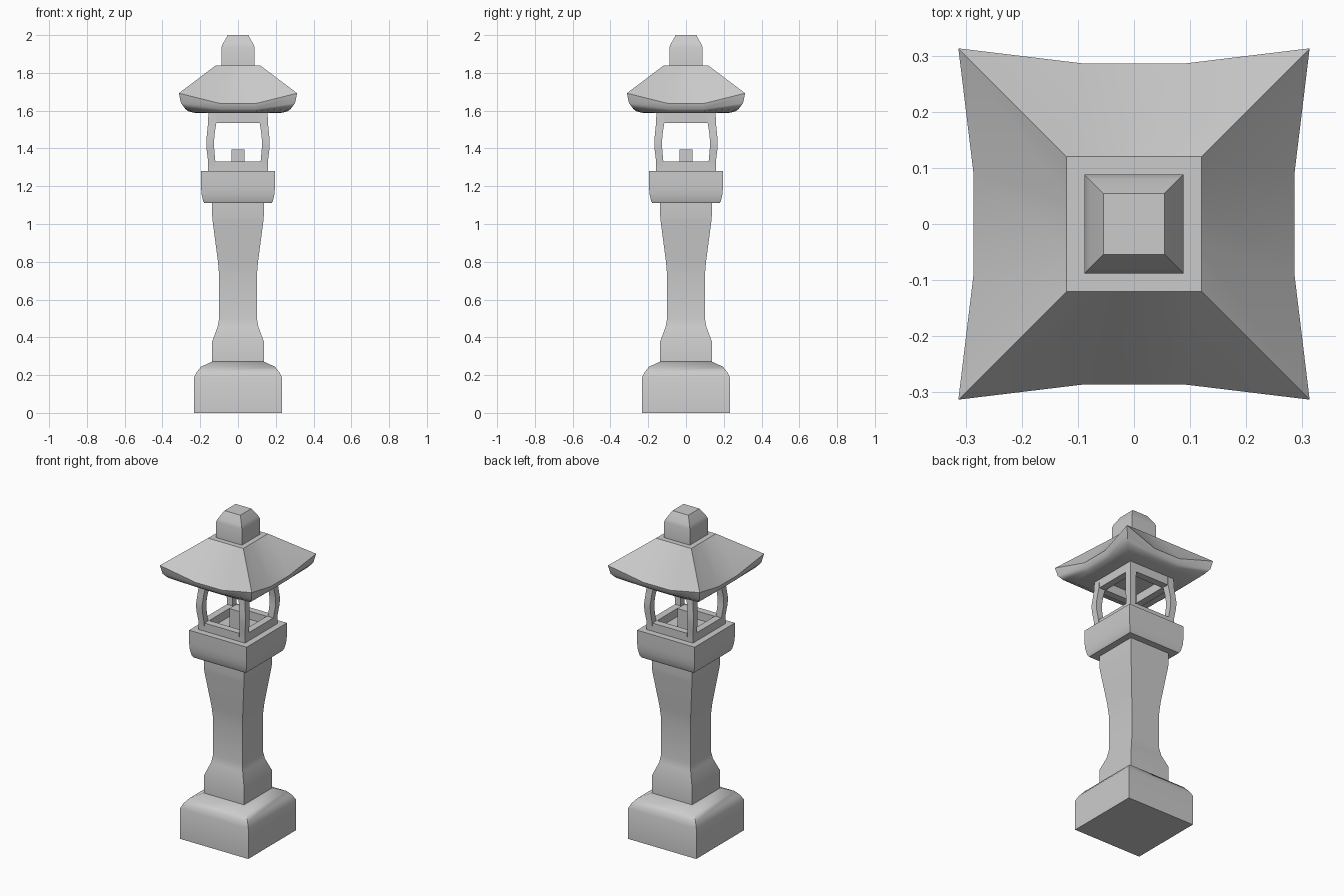
import bpy, bmesh

if "Cube" in bpy.data.objects:
    bpy.data.objects.remove(bpy.data.objects["Cube"])


def finish(name, rings):
    """Skin a stack of equal-length vertex rings and cap both ends."""
    bm = bmesh.new()
    loops = [[bm.verts.new(p) for p in r] for r in rings]
    n = len(loops[0])
    for a, b in zip(loops, loops[1:]):
        for i in range(n):
            j = (i + 1) % n
            bm.faces.new((a[i], a[j], b[j], b[i]))
    bm.faces.new(loops[0][::-1])
    bm.faces.new(loops[-1])
    bmesh.ops.recalc_face_normals(bm, faces=bm.faces)
    me = bpy.data.meshes.new(name)
    bm.to_mesh(me)
    bm.free()
    ob = bpy.data.objects.new(name, me)
    bpy.context.collection.objects.link(ob)
    bpy.ops.object.select_all(action='DESELECT')
    ob.select_set(True)
    bpy.context.view_layer.objects.active = ob
    bpy.ops.object.shade_smooth_by_angle(angle=0.6)
    return ob


def box_ring(x0, x1, y0, y1, z):
    return [(x0, y0, z), (x1, y0, z), (x1, y1, z), (x0, y1, z)]


def square_loft(name, profile):
    """Square tower from (half width, height) pairs."""
    return finish(name, [box_ring(-h, h, -h, h, z) for h, z in profile])


def box(name, x0, x1, y0, y1, z0, z1):
    return finish(name, [box_ring(x0, x1, y0, y1, z) for z in (z0, z1)])


# Base, post, platform and finial
square_loft("base", [(.233, 0), (.233, .187), (.218, .217), (.195, .245), (.135, .272)])
square_loft("post", [(.137, .26), (.137, .378), (.108, .455), (.1, .5), (.1, .73),
                     (.106, .80), (.135, 1.02), (.137, 1.05), (.137, 1.115)])
square_loft("platform", [(.178, 1.11), (.185, 1.122), (.193, 1.16), (.196, 1.20), (.196, 1.28)])
square_loft("finial", [(.088, 1.83), (.088, 1.935), (.08, 1.955), (.054, 2.0)])

# Fire box: four bowed corner columns
bow = [(.118, .158, 1.28), (.12, .158, 1.33), (.126, .167, 1.40), (.127, .168, 1.44),
       (.122, .163, 1.49), (.114, .158, 1.54), (.114, .157, 1.595)]
for sx in (-1, 1):
    for sy in (-1, 1):
        finish("fire_box_column", [box_ring(sx * a, sx * b, sy * a, sy * b, z) for a, b, z in bow])

# Fire box: bottom and top rails
for label, z0, z1, a, b in (("bottom", 1.28, 1.33, .115, .1575), ("top", 1.535, 1.595, .112, .1565)):
    for s in (-1, 1):
        lo, hi = sorted((s * a, s * b))
        box(f"fire_box_{label}_rail", lo, hi, -.118, .118, z0, z1)
        box(f"fire_box_{label}_rail", -.118, .118, lo, hi, z0, z1)

# Lamp inside the fire box
box("lamp", -.035, .035, -.035, .035, 1.275, 1.395)


# Roof: rings whose corners flare outwards and upwards
def roof_ring(mid, z_mid, corner, z_corner, t):
    pts = []
    side = [(-corner, -corner, z_corner), (-t, -mid, z_mid), (t, -mid, z_mid)]
    for _ in range(4):
        pts += side
        side = [(-y, x, z) for x, y, z in side]
    return pts


finish("roof", [roof_ring(*r) for r in (
    (.225, 1.588, .235, 1.59, .09),
    (.262, 1.596, .28, 1.612, .09),
    (.278, 1.608, .302, 1.64, .09),
    (.286, 1.637, .313, 1.692, .09),
    (.12, 1.838, .12, 1.838, .04))])
